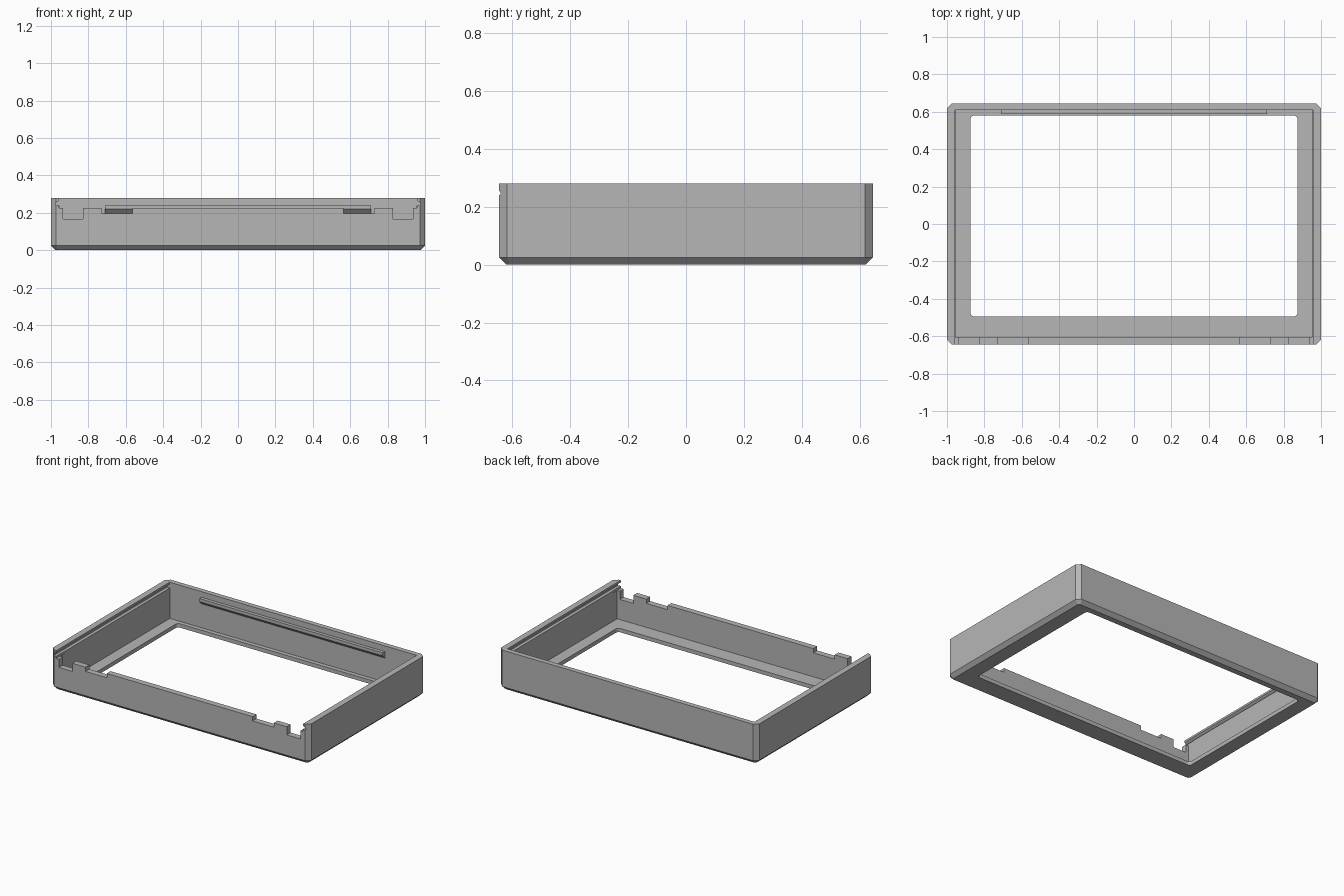
import bpy, bmesh
from mathutils import Vector

cube = bpy.data.objects.get("Cube")
if cube:
    bpy.data.objects.remove(cube, do_unlink=True)

grey = bpy.data.materials.new("light_grey_plastic")
grey.use_nodes = True
colour = (0.47, 0.47, 0.47, 1)
grey.diffuse_color = colour
grey.node_tree.nodes["Principled BSDF"].inputs["Base Color"].default_value = colour

HALF_Y, TOP, CHAMFER, FLOOR = 0.645, 0.28, 0.025, 0.027
INNER_X, INNER_FRONT, INNER_BACK = 0.955, -0.603, 0.61


def finish(name, bm):
    bmesh.ops.recalc_face_normals(bm, faces=bm.faces)
    mesh = bpy.data.meshes.new(name)
    bm.to_mesh(mesh)
    bm.free()
    mesh.materials.append(grey)
    obj = bpy.data.objects.new(name, mesh)
    bpy.context.collection.objects.link(obj)
    return obj


def extrude(bm, points, direction):
    face = bm.faces.new([bm.verts.new(p) for p in points])
    result = bmesh.ops.extrude_face_region(bm, geom=[face])
    verts = [g for g in result["geom"] if isinstance(g, bmesh.types.BMVert)]
    bmesh.ops.translate(bm, verts=verts, vec=Vector(direction))


def box_mesh(x0, x1, y0, y1, z0, z1):
    bm = bmesh.new()
    extrude(bm, [(x0, y0, z0), (x1, y0, z0), (x1, y1, z0), (x0, y1, z0)], (0, 0, z1 - z0))
    return bm


def bevel(bm, rule, size, segments=1):
    edges = [e for e in bm.edges if rule(e.verts[0].co, e.verts[1].co)]
    bmesh.ops.bevel(bm, geom=edges, offset=size, segments=segments, profile=0.5, affect="EDGES")


def upright(a, b):
    return abs(a.z - b.z) > 0.01


def at_bottom(a, b):
    return max(a.z, b.z) < 0.001


def mirrored_profile(half, y0, y1):
    # closed x-z outline mirrored about the centre and run along y
    outline = half + [(-x, z) for x, z in reversed(half)]
    bm = bmesh.new()
    extrude(bm, [(x, y0, z) for x, z in outline], (0, y1 - y0, 0))
    return bm


# Outer shell with chamfered corners and lower rim
bm = box_mesh(-1, 1, -HALF_Y, HALF_Y, 0, TOP)
bevel(bm, upright, CHAMFER * 1.1)
bevel(bm, at_bottom, CHAMFER)
frame = finish("case_frame", bm)

# Tray cavity
cutters = [finish("cavity_cutter", box_mesh(-INNER_X, INNER_X, INNER_FRONT, INNER_BACK, FLOOR, 0.4))]

# Window with rounded corners through the floor
bm = box_mesh(-0.875, 0.875, -0.495, 0.58, -0.1, 0.15)
bevel(bm, upright, 0.022, 5)
cutters.append(finish("window_cutter", bm))

# Sliding lid grooves under the side lips, open at the front
groove = [(0.977, 0.24), (0.977, 0.25), (0.957, 0.266), (0.957, 0.4)]
cutters.append(finish("lid_groove_cutter", mirrored_profile(groove, -0.8, INNER_BACK)))

# Stepped notches along the top of the front wall
steps = [(0.565, 0.225), (0.565, 0.195), (0.73, 0.195), (0.73, 0.225), (0.83, 0.225),
         (0.83, 0.168), (0.935, 0.168), (0.935, 0.225), (0.957, 0.225), (0.957, 0.35)]
cutters.append(finish("front_notch_cutter", mirrored_profile(steps, -0.8, -0.55)))

for cutter in cutters:
    cutter.hide_render = True
    mod = frame.modifiers.new(cutter.name, "BOOLEAN")
    mod.operation = "DIFFERENCE"
    mod.solver = "EXACT"
    mod.object = cutter

# Bake the cuts and drop the helpers
bpy.context.view_layer.update()
depsgraph = bpy.context.evaluated_depsgraph_get()
baked = bpy.data.meshes.new_from_object(frame.evaluated_get(depsgraph))
frame.modifiers.clear()
frame.data = baked
baked.materials.clear()
baked.materials.append(grey)
for poly in baked.polygons:
    poly.material_index = 0
for cutter in cutters:
    bpy.data.objects.remove(cutter, do_unlink=True)

# Retaining rib on the inside of the back wall, sloped underneath
bm = bmesh.new()
section = [(0.615, 0.24), (0.587, 0.24), (0.587, 0.219), (0.61, 0.195), (0.615, 0.195)]
extrude(bm, [(-0.71, y, z) for y, z in section], (1.42, 0, 0))
finish("back_retaining_rib", bm)
